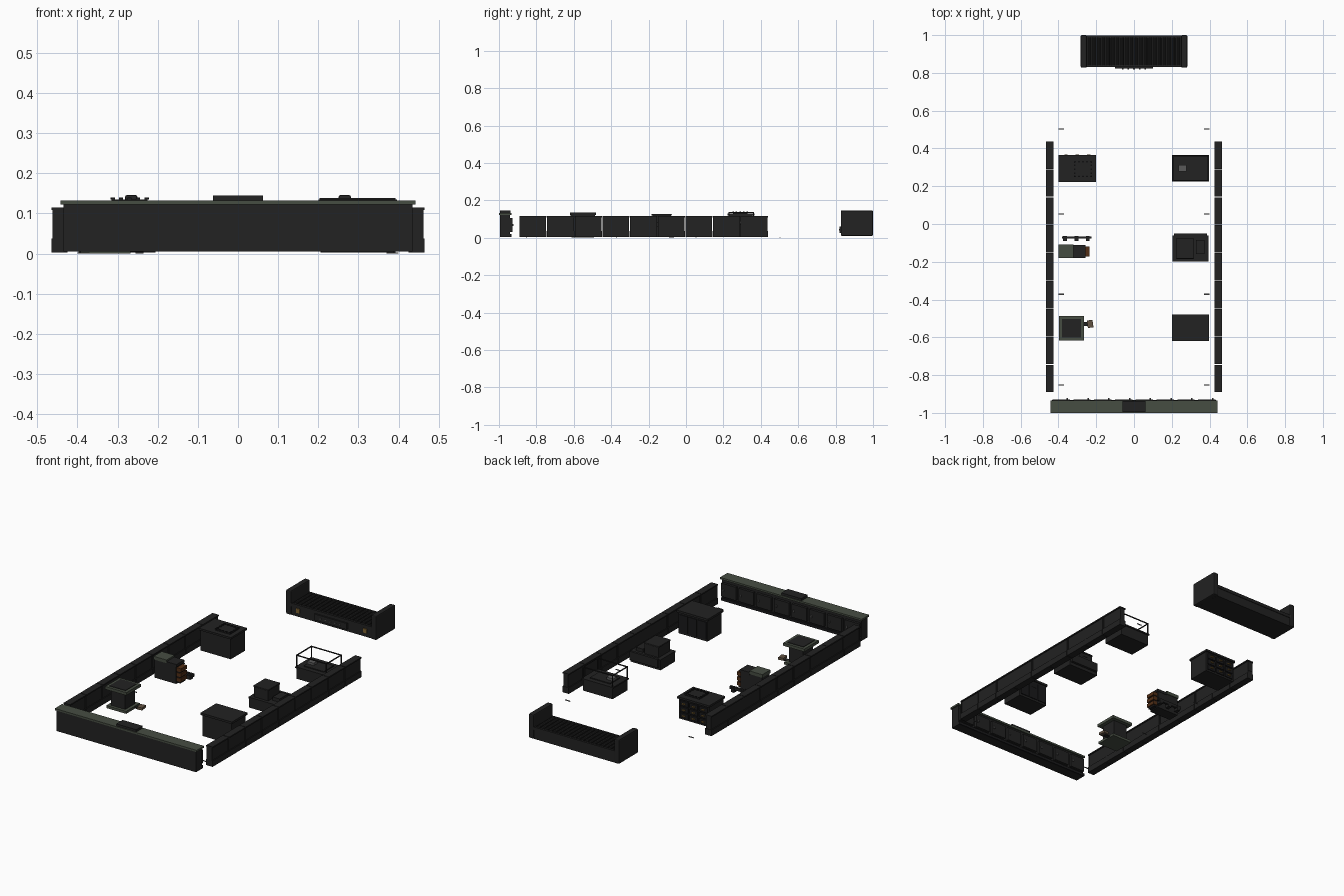
import bpy, bmesh, math
from mathutils import Matrix, Vector


def mat(name, r, g, b):
    m = bpy.data.materials.new(name)
    m.diffuse_color = (r, g, b, 1)
    return m


BLACK = mat("charcoal", 0.016, 0.016, 0.016)
DARK = mat("soft black", 0.010, 0.010, 0.011)
GREEN = mat("grey green", 0.062, 0.075, 0.055)
RUST = mat("rust brown", 0.085, 0.028, 0.008)
AMBER = mat("amber", 0.20, 0.12, 0.03)
GREY = mat("mid grey", 0.10, 0.10, 0.10)
TAN = mat("dull tan", 0.12, 0.085, 0.055)


def boxes(name, material, items, bevel=0, rot=0):
    """One object from boxes given as (x0, x1, y0, y1, z0, z1)."""
    bm = bmesh.new()
    for x0, x1, y0, y1, z0, z1 in items:
        c = Vector(((x0 + x1) / 2, (y0 + y1) / 2, (z0 + z1) / 2))
        m = Matrix.Translation(c) @ Matrix.Rotation(rot, 4, 'Z') @ Matrix.Diagonal((x1 - x0, y1 - y0, z1 - z0, 1))
        bmesh.ops.create_cube(bm, size=1, matrix=m)
    me = bpy.data.meshes.new(name)
    bm.to_mesh(me)
    bm.free()
    me.materials.append(material)
    ob = bpy.data.objects.new(name, me)
    bpy.context.collection.objects.link(ob)
    if bevel:
        mod = ob.modifiers.new("edge", 'BEVEL')
        mod.width, mod.segments = bevel, 2
    return ob


def rods(name, material, items, axis, sides=12):
    """Cylinders given as (x, y, z, radius, length) along one axis."""
    turn = {'X': Matrix.Rotation(math.pi / 2, 4, 'Y'), 'Y': Matrix.Rotation(math.pi / 2, 4, 'X'), 'Z': Matrix()}[axis]
    bm = bmesh.new()
    for x, y, z, r, l in items:
        bmesh.ops.create_cone(bm, cap_ends=True, segments=sides, radius1=r, radius2=r, depth=l,
                              matrix=Matrix.Translation((x, y, z)) @ turn)
    me = bpy.data.meshes.new(name)
    bm.to_mesh(me)
    bm.free()
    me.materials.append(material)
    ob = bpy.data.objects.new(name, me)
    bpy.context.collection.objects.link(ob)


# Side walls: nine segments each, with skirt, recessed panel and cap
for side, s in (("left", -1), ("right", 1)):
    skirt, panel, cap, rib = [], [], [], []
    for i in range(9):
        a = -0.89 + i * 0.1478
        b = a + 0.1448
        c = s * 0.445
        skirt.append((c - 0.02, c + 0.02, a, b, 0.003, 0.037))
        panel.append((c - 0.015, c + 0.015, a + 0.002, b - 0.002, 0.037, 0.108))
        cap.append((c - 0.02, c + 0.02, a, b, 0.108, 0.115))
        rib.append((c - 0.017, c + 0.017, a, a + 0.006, 0.037, 0.108))
    boxes(side + "_wall_skirt", BLACK, skirt)
    boxes(side + "_wall_panels", BLACK, panel)
    boxes(side + "_wall_ribs", BLACK, rib)
    boxes(side + "_wall_cap", BLACK, cap)

# Front counter with green top, small top box and panelled inner side
boxes("counter_body", BLACK, [(-0.435, 0.435, -0.995, -0.942, 0.005, 0.122)])
boxes("counter_top", GREEN, [(-0.442, 0.442, -1.0, -0.934, 0.122, 0.132)])
boxes("counter_top_box", BLACK, [(-0.062, 0.062, -0.995, -0.938, 0.132, 0.145)])
xs = [-0.385 + i * 0.11 for i in range(8)]
boxes("counter_doors", BLACK, [(x - 0.046, x + 0.046, -0.943, -0.928, 0.03, 0.105) for x in xs])
boxes("counter_plinth", DARK, [(-0.435, 0.435, -0.943, -0.932, 0.005, 0.02)])
boxes("counter_door_pulls", GREY, [(x + 0.028, x + 0.036, -0.93, -0.922, 0.062, 0.074) for x in xs])

# Rear roller bench with raised ends
boxes("bench_body", BLACK, [(-0.255, 0.255, 0.835, 0.995, 0.01, 0.072)])
boxes("bench_ends", BLACK, [(s * 0.266 - 0.016, s * 0.266 + 0.016, 0.828, 1.0, 0.01, 0.146) for s in (-1, 1)], 0.006)
boxes("bench_rails", BLACK, [(-0.255, 0.255, 0.83, 0.842, 0.06, 0.078), (-0.255, 0.255, 0.986, 0.998, 0.06, 0.078)])
rods("bench_rollers", BLACK, [(-0.236 + i * 0.0248, 0.915, 0.074, 0.009, 0.144) for i in range(20)], 'Y', 10)
boxes("bench_front_plate", BLACK, [(-0.1, 0.1, 0.822, 0.836, 0.025, 0.06)])
boxes("bench_lamps", AMBER, [(x - 0.011, x + 0.011, 0.83, 0.836, 0.032, 0.056) for x in (-0.21, 0.21)])
boxes("bench_indicators", GREY, [(x * 0.03 - 0.004, x * 0.03 + 0.004, 0.819, 0.823, 0.04, 0.046) for x in range(-2, 3)])

# Drawer cabinet, back left
boxes("cabinet_body", BLACK, [(-0.395, -0.205, 0.228, 0.355, 0.003, 0.118)])
boxes("cabinet_top", BLACK, [(-0.40, -0.20, 0.222, 0.365, 0.118, 0.129)])
cells = [(-0.36 + c * 0.06, 0.027 + r * 0.034) for c in range(3) for r in range(3)]
boxes("cabinet_drawers", DARK, [(x - 0.026, x + 0.026, 0.354, 0.361, z - 0.014, z + 0.014) for x, z in cells])
boxes("cabinet_handles", AMBER, [(x - 0.009, x + 0.009, 0.36, 0.368, z - 0.003, z + 0.003) for x, z in cells])
boxes("cabinet_tray", BLACK, [(-0.315, -0.225, 0.25, 0.33, 0.129, 0.134)])
studs = [(-0.312 + i * 0.021, y) for i in range(5) for y in (0.252, 0.328)]
studs += [(x, 0.268 + j * 0.021) for j in range(3) for x in (-0.313, -0.227)]
boxes("cabinet_tray_studs", DARK, [(x - 0.005, x + 0.005, y - 0.004, y + 0.004, 0.134, 0.139) for x, y in studs])

# Framed machine, back right
X0, X1, Y0, Y1, Z0, Z1, T = 0.203, 0.393, 0.227, 0.363, 0.068, 0.138, 0.005
boxes("machine_base", BLACK, [(0.205, 0.391, 0.229, 0.361, 0.003, 0.064)])
boxes("machine_deck", BLACK, [(0.2, 0.396, 0.224, 0.366, 0.064, 0.072)])
frame = [(x, x + T, y, y + T, Z0, Z1) for x in (X0, X1 - T) for y in (Y0, Y1 - T)]
frame += [(X0, X1, y, y + T, Z1 - T, Z1) for y in (Y0, Y1 - T)]
frame += [(x, x + T, Y0, Y1, Z1 - T, Z1) for x in (X0, X1 - T)]
boxes("machine_frame", BLACK, frame)
boxes("machine_bed", BLACK, [(0.235, 0.36, 0.25, 0.34, 0.072, 0.077)])
boxes("machine_head", GREY, [(0.236, 0.277, 0.279, 0.312, 0.077, 0.09)])

# Press station, right middle
boxes("press_base", BLACK, [(0.205, 0.393, -0.195, -0.065, 0.003, 0.055)])
boxes("press_deck", BLACK, [(0.203, 0.395, -0.198, -0.062, 0.055, 0.063)])
boxes("press_tower", BLACK, [(0.226, 0.314, -0.18, -0.08, 0.063, 0.118)])
boxes("press_tower_cap", BLACK, [(0.222, 0.318, -0.184, -0.076, 0.118, 0.128)], 0.004)
boxes("press_side_block", BLACK, [(0.328, 0.372, -0.16, -0.085, 0.063, 0.082)])
boxes("press_back_strip", BLACK, [(0.212, 0.386, -0.064, -0.05, 0.02, 0.068)])

# Plain cabinet, right front
boxes("store_body", BLACK, [(0.207, 0.389, -0.613, -0.487, 0.003, 0.122)])
boxes("store_top", BLACK, [(0.2, 0.396, -0.62, -0.48, 0.122, 0.134)])
boxes("store_doors", DARK, [(0.213 + i * 0.058, 0.265 + i * 0.058, -0.488, -0.482, 0.015, 0.112) for i in range(3)])

# Furnace station, left middle
boxes("furnace_body", BLACK, [(-0.397, -0.262, -0.176, -0.112, 0.003, 0.106)])
boxes("furnace_hood", BLACK, [(-0.32, -0.258, -0.18, -0.11, 0.1, 0.115)])
boxes("furnace_top", GREEN, [(-0.4, -0.32, -0.18, -0.108, 0.106, 0.124)])
boxes("furnace_plates", RUST, [(-0.263, -0.235, -0.172, -0.118, z, z + 0.02) for z in (0.018, 0.046, 0.074)])
boxes("furnace_plate_gaps", DARK, [(-0.263, -0.242, -0.168, -0.122, 0.008, 0.09)])
boxes("feed_rail", BLACK, [(-0.382, -0.225, -0.078, -0.066, 0.014, 0.03)])
boxes("feed_rail_feet", BLACK, [(x - 0.01, x + 0.01, -0.09, -0.063, 0.0, 0.024) for x in (-0.365, -0.305, -0.245)])

# Pedestal table, left front
boxes("table_base", GREEN, [(-0.392, -0.268, -0.613, -0.492, 0.0, 0.014)])
boxes("table_column", BLACK, [(-0.375, -0.285, -0.597, -0.508, 0.014, 0.106)])
boxes("table_top", GREEN, [(-0.396, -0.264, -0.617, -0.488, 0.106, 0.122)])
boxes("table_inset", BLACK, [(-0.38, -0.28, -0.602, -0.503, 0.12, 0.125)])
boxes("table_pad", TAN, [(-0.247, -0.217, -0.549, -0.509, 0.008, 0.022)], rot=0.15)
boxes("table_pad_arm", BLACK, [(-0.29, -0.235, -0.54, -0.52, 0.004, 0.01)])

# Floor marks
boxes("floor_marks", GREY, [(s * 0.385 - 0.015, s * 0.385 + 0.015, y - 0.003, y + 0.003, 0, 0.003)
                            for s in (-1, 1) for y in (0.503, 0.053, -0.372, -0.853)])
